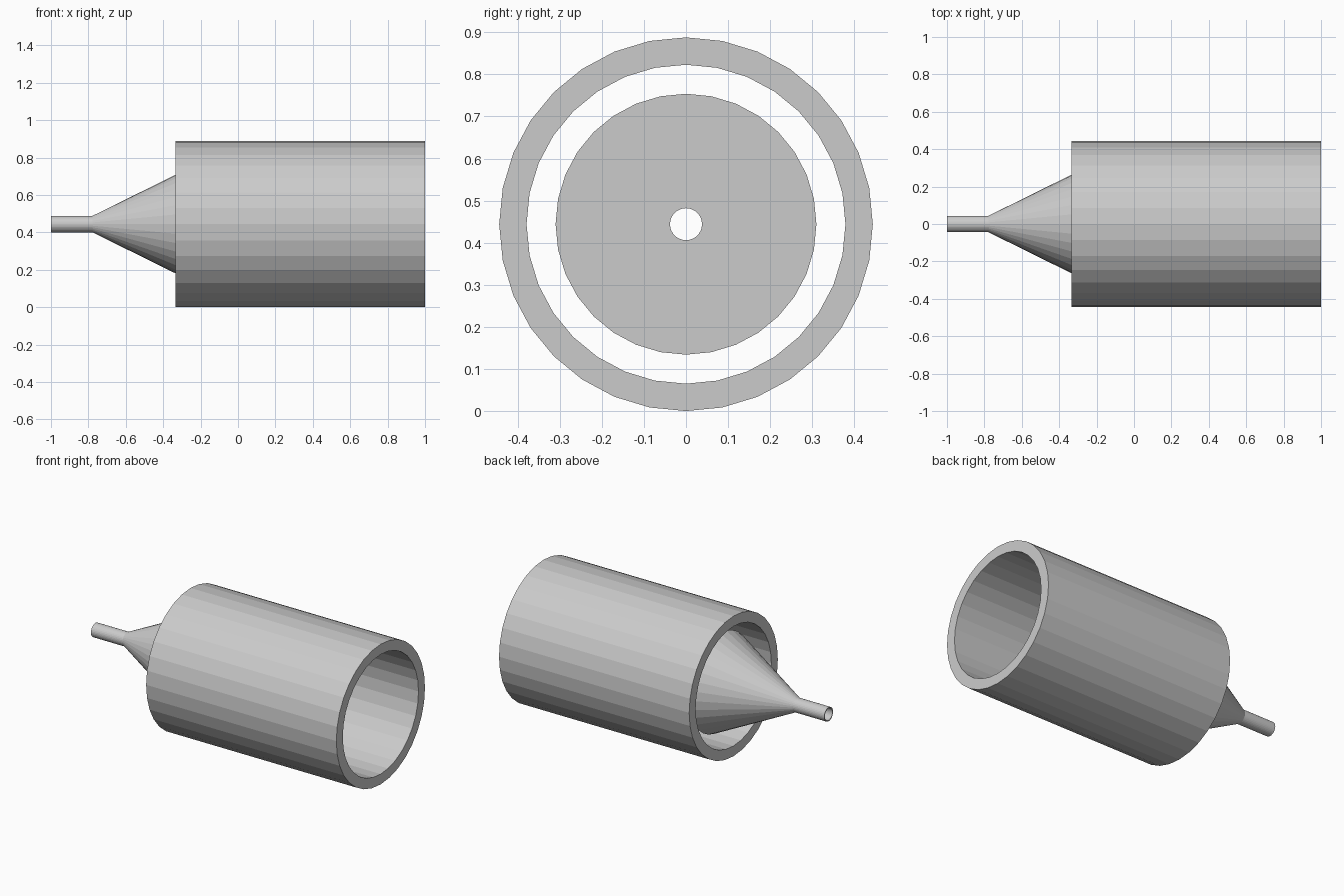
import bpy, bmesh
from math import sin, cos, tau

if "Cube" in bpy.data.objects:
    bpy.data.objects.remove(bpy.data.objects["Cube"])

SIDES = 32
AXIS_Z = 0.444


def lathe_x(name, profile):
    """Spin a closed (x, radius) profile about the horizontal axis."""
    bm = bmesh.new()
    rings = []
    for i in range(SIDES):
        a = tau * i / SIDES
        rings.append([bm.verts.new((x, r * sin(a), AXIS_Z + r * cos(a)))
                      for x, r in profile])
    n = len(profile)
    for i in range(SIDES):
        p, q = rings[i], rings[(i + 1) % SIDES]
        for j in range(n):
            k = (j + 1) % n
            bm.faces.new((p[j], p[k], q[k], q[j]))
    bmesh.ops.recalc_face_normals(bm, faces=bm.faces)
    mesh = bpy.data.meshes.new(name)
    bm.to_mesh(mesh)
    bm.free()
    obj = bpy.data.objects.new(name, mesh)
    bpy.context.collection.objects.link(obj)
    return obj


# Thick outer sleeve, open at both ends
lathe_x("outer_sleeve", [(-0.333, 0.444), (1.0, 0.444), (1.0, 0.379), (-0.333, 0.379)])

# Cone with a thin nozzle, flat base and a straight bore
lathe_x("cone_nozzle", [(-1.0, 0.044), (-0.778, 0.044), (-0.24, 0.31),
                        (-0.24, 0.038), (-1.0, 0.038)])
